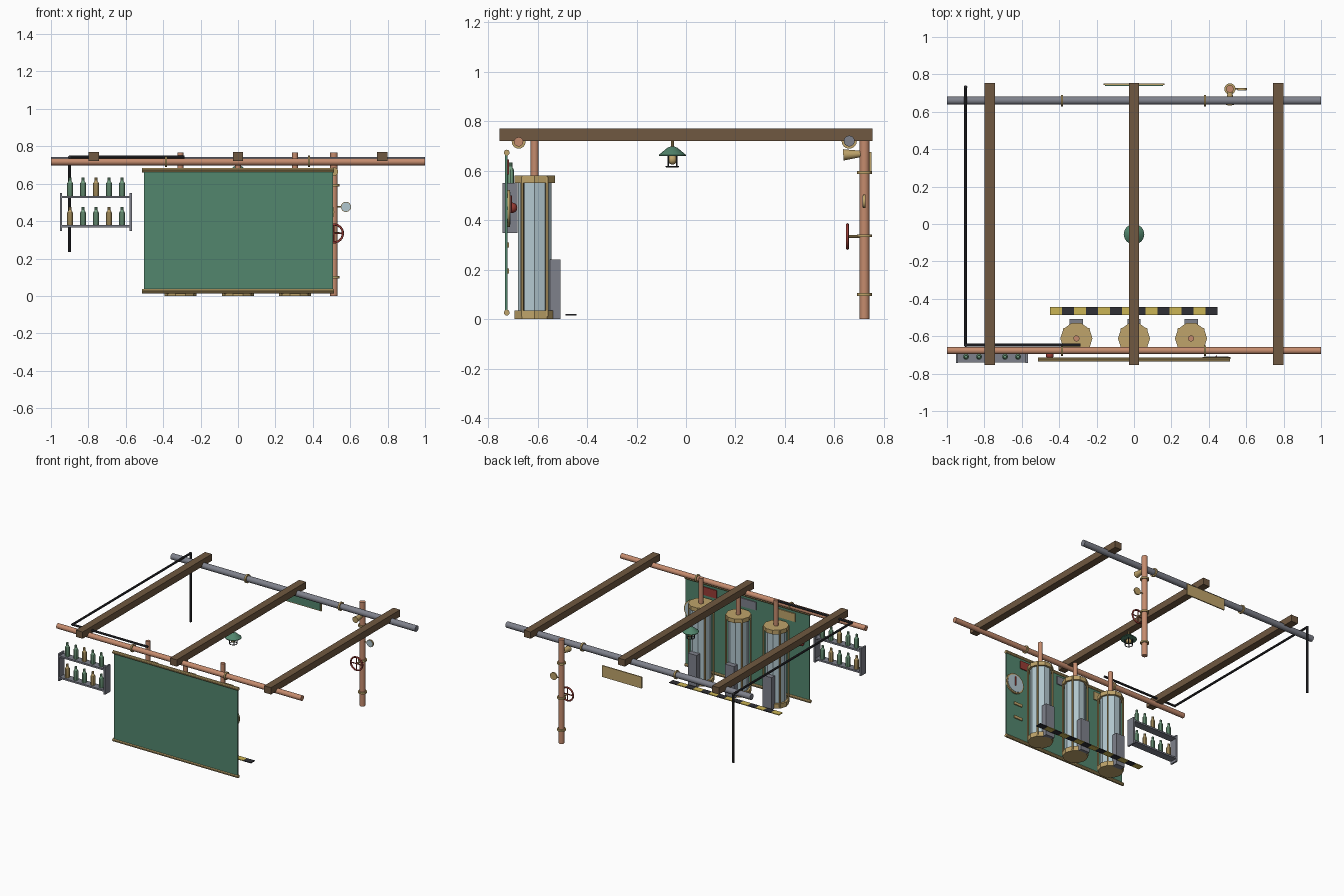
import bpy, bmesh, math
from mathutils import Vector, Matrix

if "Cube" in bpy.data.objects:
    bpy.data.objects.remove(bpy.data.objects["Cube"])


def mat(name, *rgb):
    m = bpy.data.materials.new(name)
    m.diffuse_color = (*rgb, 1)
    m.use_nodes = True
    m.node_tree.nodes["Principled BSDF"].inputs["Base Color"].default_value = m.diffuse_color
    return m


WOOD = mat("brown wood", .16, .098, .052)
COPPER = mat("copper", .56, .26, .155)
STEEL = mat("grey steel", .21, .22, .26)
BLACK = mat("black iron", .03, .03, .035)
BRASS = mat("brass", .52, .37, .145)
GREEN = mat("board green", .085, .24, .155)
GLASS = mat("pale glass", .45, .58, .63)
RED = mat("valve red", .32, .045, .035)
YELLOW = mat("warning yellow", .60, .46, .09)
BOTTLE = mat("bottle green", .18, .37, .23)


def finish(name, bm, material):
    bmesh.ops.recalc_face_normals(bm, faces=bm.faces)
    me = bpy.data.meshes.new(name)
    bm.to_mesh(me)
    bm.free()
    ob = bpy.data.objects.new(name, me)
    bpy.context.collection.objects.link(ob)
    me.materials.append(material)
    bpy.context.view_layer.objects.active = ob
    bpy.ops.object.select_all(action='DESELECT')
    ob.select_set(True)
    bpy.ops.object.shade_smooth_by_angle(angle=math.radians(30))
    return ob


def box(name, lo, hi, material):
    lo, hi = Vector(lo), Vector(hi)
    bm = bmesh.new()
    bmesh.ops.create_cube(bm, size=1, matrix=Matrix.Translation((lo + hi) / 2)
                          @ Matrix.Diagonal((*(hi - lo), 1)))
    return finish(name, bm, material)


def rod(name, a, b, r, material, n=16, r2=None):
    a, b = Vector(a), Vector(b)
    d = b - a
    rot = d.to_track_quat('Z', 'Y').to_matrix().to_4x4()
    bm = bmesh.new()
    bmesh.ops.create_cone(bm, cap_ends=True, segments=n, radius1=r,
                          radius2=r if r2 is None else r2, depth=d.length,
                          matrix=Matrix.Translation((a + b) / 2) @ rot)
    return finish(name, bm, material)


def ball(name, c, r, material):
    bm = bmesh.new()
    bmesh.ops.create_uvsphere(bm, u_segments=14, v_segments=8, radius=r,
                              matrix=Matrix.Translation(c))
    return finish(name, bm, material)


def lathe(name, profile, c, material, n=10):
    bm = bmesh.new()
    rings = [[bm.verts.new((c[0] + r * math.cos(2 * math.pi * i / n),
                            c[1] + r * math.sin(2 * math.pi * i / n), c[2] + z))
              for i in range(n)] for r, z in profile]
    for a, b in zip(rings, rings[1:]):
        for i in range(n):
            bm.faces.new((a[i], a[(i + 1) % n], b[(i + 1) % n], b[i]))
    bm.faces.new(rings[0])
    bm.faces.new(rings[-1])
    return finish(name, bm, material)


def ring(name, c, R, r, material, rot=(0, 0, 0)):
    bpy.ops.mesh.primitive_torus_add(major_radius=R, minor_radius=r, major_segments=24,
                                     minor_segments=8, location=c, rotation=rot)
    ob = bpy.context.object
    ob.name = name
    ob.data.materials.append(material)
    bpy.ops.object.shade_smooth()


# Ceiling beams
for x in (-.77, 0, .77):
    box("ceiling_beam", (x - .028, -.755, .72), (x + .028, .755, .77), WOOD)

# Long overhead pipes with brass collars
rod("front_pipe", (-1, -.677, .717), (1, -.677, .717), .019, COPPER)
rod("back_pipe", (-1, .66, .72), (1, .66, .72), .022, STEEL)
for x in (-.385, .38):
    rod("front_collar", (x - .006, -.677, .717), (x + .006, -.677, .717), .028, BRASS)
    rod("back_collar", (x - .006, .66, .72), (x + .006, .66, .72), .031, BRASS)

# Thin black conduit
conduit = [(-.285, -.648, .742), (-.9, -.648, .742), (-.9, .732, .742), (-.9, .732, .235)]
for a, b in zip(conduit, conduit[1:]):
    rod("conduit", a, b, .008, BLACK, 8)
for p in conduit[1:3]:
    ball("conduit_elbow", p, .009, BLACK)

# Upright copper pipe with collars, wheel, dial and horn
PX, PY = .513, .722
rod("upright_pipe", (PX, PY, 0), (PX, PY, .767), .02, COPPER)
for z in (.10, .337, .592):
    rod("upright_collar", (PX, PY, z - .006), (PX, PY, z + .006), .03, BRASS)
ring("valve_wheel", (PX, .653, .334), .048, .006, RED, (math.pi / 2, 0, 0))
for k in range(2):
    dx, dz = .048 * math.cos(k * math.pi / 2), .048 * math.sin(k * math.pi / 2)
    rod("wheel_spoke", (PX - dx, .653, .334 - dz), (PX + dx, .653, .334 + dz), .004, RED, 8)
rod("wheel_stem", (PX, .65, .334), (PX, PY, .334), .006, BRASS, 8)
rod("dial_case", (.577, .716, .476), (.577, .726, .476), .027, BRASS, 20)
rod("dial_glass", (.577, .713, .476), (.577, .716, .476), .024, GLASS, 20)
rod("dial_stem", (PX, .722, .476), (.56, .722, .476), .004, BRASS, 8)
rod("horn", (PX, .636, .664), (PX, .705, .668), .023, BRASS, 14, .013)

# Hanging board with brass rails
box("board", (-.503, -.732, .025), (.508, -.722, .675), GREEN)
for z in (.026, .673):
    rod("board_rail", (-.513, -.725, z), (.513, -.725, z), .012, BRASS, 10)

# Fittings on the inner side of the board
for x, m in ((.32, RED), (0, STEEL), (-.32, BRASS)):
    box("name_plate", (x - .07, -.722, .585), (x + .07, -.715, .645), m)
for z in (.30, .195):
    box("small_plate", (.375, -.722, z - .01), (.445, -.715, z + .01), BRASS)
rod("clock_rim", (.44, -.722, .448), (.44, -.712, .448), .075, BRASS, 24)
rod("clock_face", (.44, -.712, .448), (.44, -.709, .448), .065, GLASS, 24)
rod("clock_hand", (.44, -.707, .43), (.44, -.707, .5), .004, RED, 6)
ball("alarm_knob", (-.45, -.703, .45), .021, RED)

# Three glass tanks
TY = -.612
for x in (-.308, 0, .305):
    lathe("tank_glass", [(.071, .03), (.071, .555)], (x, TY, 0), GLASS)
    lathe("tank_base", [(.086, 0), (.086, .035)], (x, TY, 0), BRASS)
    lathe("tank_cap", [(.086, .55), (.086, .58)], (x, TY, 0), BRASS)
    for sx in (-1, 1):
        for sy in (-1, 1):
            px, py = x + sx * .066, TY + sy * .05
            rod("tank_post", (px, py, .01), (px, py, .575), .0065, BRASS, 6)
    rod("riser_pipe", (x, TY, .575), (x, TY, .767), .016, COPPER, 14)
    box("control_box", (x - .036, -.55, 0), (x + .036, -.508, .24), STEEL)

# Striped warning strip
for i in range(14):
    x = -.45 + i * .0641
    box("warning_stripe", (x, -.487, .014), (x + .0641, -.443, .02), BLACK if i % 2 else YELLOW)

# Caged pendant lamp
LX, LY = 0, -.055
rod("lamp_stem", (LX, LY, .69), (LX, LY, .725), .006, BRASS, 8)
lathe("lamp_shade", [(.055, .66), (.055, .664), (.02, .693), (.008, .698)],
      (LX, LY, 0), GREEN, 16)
ball("lamp_bulb", (LX, LY, .645), .02, BRASS)
ring("lamp_cage_ring", (LX, LY, .617), .025, .003, BLACK)
for k in range(4):
    a = math.pi * (k / 2 + .25)
    px, py = LX + .025 * math.cos(a), LY + .025 * math.sin(a)
    rod("lamp_cage_bar", (px, py, .617), (px, py, .662), .003, BLACK, 6)

# Sign at the back
box("sign_back", (-.162, .742, .592), (.162, .75, .676), BRASS)
box("sign_face", (-.155, .738, .599), (.155, .742, .669), GREEN)

# Bottle rack
for x in (-.947, -.573):
    box("rack_side", (x - .006, -.742, .348), (x + .006, -.682, .55), STEEL)
for row, (z, amber) in enumerate(((.378, (0, 3)), (.535, (2,)))):
    box("rack_shelf", (-.945, -.74, z - .012), (-.575, -.684, z), STEEL)
    for i in range(5):
        lathe("bottle", [(.016, 0), (.016, .066), (.008, .08), (.008, .098)],
              (-.898 + i * .0695, -.71, z), BRASS if i in amber else BOTTLE)
